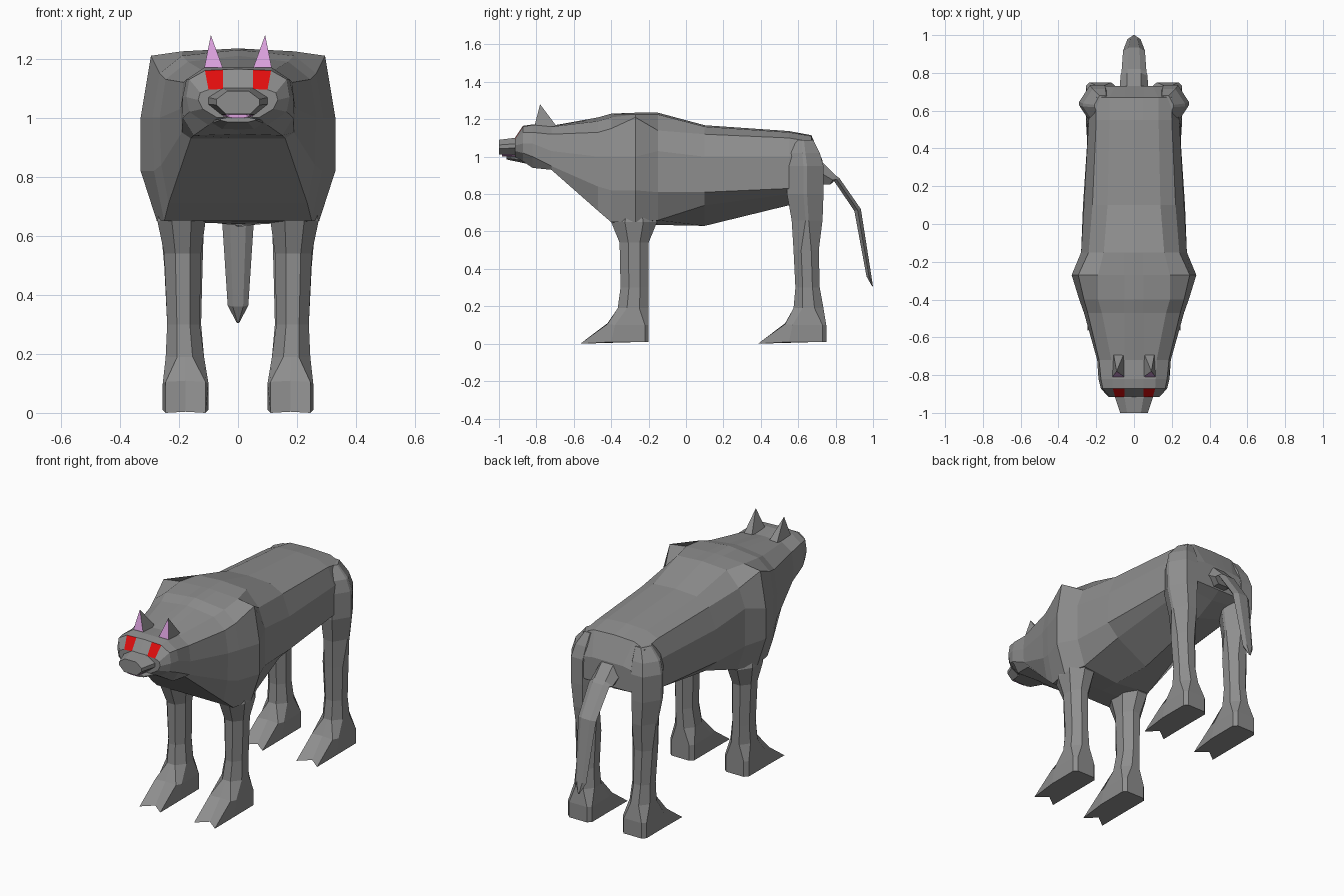
import bpy

if "Cube" in bpy.data.objects:
    bpy.data.objects.remove(bpy.data.objects["Cube"])


def material(name, rgb):
    m = bpy.data.materials.new(name)
    m.diffuse_color = (*rgb, 1)
    m.use_nodes = True
    m.node_tree.nodes["Principled BSDF"].inputs["Base Color"].default_value = m.diffuse_color
    return m


GREY = material("grey_fur", (0.27, 0.27, 0.27))
RED = material("red_eye", (0.75, 0.004, 0.004))
PINK = material("pink_skin", (0.72, 0.36, 0.74))


def build(name, verts, faces, mats=(GREY,)):
    me = bpy.data.meshes.new(name)
    me.from_pydata(verts, [], faces)
    for m in mats:
        me.materials.append(m)
    ob = bpy.data.objects.new(name, me)
    bpy.context.collection.objects.link(ob)
    # consistent outward normals
    import bmesh
    bm = bmesh.new()
    bm.from_mesh(me)
    bmesh.ops.recalc_face_normals(bm, faces=bm.faces[:])
    bm.to_mesh(me)
    bm.free()
    return ob


def loft(name, rings, mats=(GREY,)):
    n = len(rings[0])
    verts = [p for r in rings for p in r]
    faces = [(i * n + j, i * n + (j + 1) % n, (i + 1) * n + (j + 1) % n, (i + 1) * n + j)
             for i in range(len(rings) - 1) for j in range(n)]
    faces += [tuple(range(n))[::-1], tuple(range((len(rings) - 1) * n, len(rings) * n))]
    return build(name, verts, faces, mats)


def body_ring(y, ztop, pts, zbot):
    """Symmetric cross-section; an extra point at x = 0.05 borders the eyes."""
    ax, az = pts[0]
    half = [(0.05, ztop + (az - ztop) * 0.05 / ax)] + list(pts)
    ring = [(0, y, ztop)] + [(x, y, z) for x, z in half] + [(0, y, zbot)]
    return ring + [(-x, y, z) for x, z in reversed(half)]


neck = (-0.72, 1.165, [(.12, 1.16), (.185, 1.12), (.195, 1.03), (.19, .95), (.16, .93)], .93)

# Torso, from neck to rump
torso = [
    neck,
    (-0.47, 1.21, [(.17, 1.19), (.245, 1.13), (.265, 1.0), (.26, .84), (.235, .71)], .71),
    (-0.40, 1.23, [(.19, 1.21), (.265, 1.15), (.29, 1.0), (.285, .82), (.25, .65)], .65),
    (-0.27, 1.235, [(.19, 1.225), (.295, 1.21), (.33, 1.0), (.33, .82), (.275, .65)], .64),
    (-0.15, 1.235, [(.16, 1.225), (.24, 1.14), (.28, 1.03), (.28, .81), (.23, .66)], .635),
    (0.10, 1.168, [(.14, 1.16), (.22, 1.12), (.265, 1.0), (.27, .81), (.20, .74)], .63),
    (0.55, 1.137, [(.13, 1.13), (.20, 1.10), (.24, 1.0), (.24, .83), (.19, .80)], .74),
    (0.67, 1.115, [(.13, 1.11), (.20, 1.08), (.22, 1.0), (.22, .86), (.18, .82)], .80),
    (0.73, 0.98, [(.10, .98), (.15, .97), (.18, .95), (.18, .87), (.15, .84)], .84),
]
loft("torso", [body_ring(*s) for s in torso])

# Head, with the eye faces set in the sloping brow
head = [
    neck,
    (-0.82, 1.172, [(.115, 1.17), (.175, 1.13), (.188, 1.07), (.187, 1.0), (.15, .94)], .945),
    (-0.872, 1.165, [(.112, 1.16), (.165, 1.13), (.175, 1.07), (.165, 1.02), (.10, .975)], .98),
    (-0.915, 1.10, [(.10, 1.095), (.128, 1.085), (.135, 1.06), (.12, 1.03), (.07, 1.0)], 1.0),
]
h = loft("head", [body_ring(*s) for s in head], (GREY, RED))
for p in h.data.polygons:
    c = p.center
    if c.y < -0.88 and 0.05 < abs(c.x) < 0.11 and 1.11 < c.z < 1.15:
        p.material_index = 1


def octagon(cx, w, zlo, zhi, y):
    zm, hz = (zlo + zhi) / 2, (zhi - zlo) / 2
    pts = [(.5, 1), (1, .3), (1, -.2), (.55, -1)]
    pts += [(-x, z) for x, z in reversed(pts)]
    return [(cx + x * w, y, zm + z * hz) for x, z in pts]


# Muzzle, tongue and lower jaw
loft("muzzle", [octagon(0, .105, 1.01, 1.10, -.88), octagon(0, .10, 1.01, 1.10, -.92),
                octagon(0, .073, 1.012, 1.09, -1.0)])
loft("tongue", [octagon(0, .055, 1.0, 1.014, -.88), octagon(0, .04, 1.0, 1.012, -.985)], (PINK,))
loft("lower_jaw", [octagon(0, .10, .96, 1.002, -.84), octagon(0, .06, .985, 1.002, -.96)])


def leg_ring(z, x0, x1, y0, y1, f=0.3):
    """Chamfered rectangle with an extra point in the middle of the front edge."""
    a, b = (x1 - x0) * 0.3, (y1 - y0) * f
    return [((x0 + x1) / 2, y0, z), (x1 - a, y0, z), (x1, y0 + b, z), (x1, y1 - b, z),
            (x1 - a, y1, z), (x0 + a, y1, z), (x0, y1 - b, z), (x0, y0 + b, z), (x0 + a, y0, z)]


def foot_rings(heel):
    """Ankle, instep and notched toe edge."""
    def box(z, ztoe, yf, ymid, yn):
        x0, x1, a = .10, .255, .02
        return [(.178, yn, ztoe + .004), (x1 - a / 2, yf, ztoe), (x1, ymid, z), (x1, heel - .02, z),
                (x1 - a, heel, z), (x0 + a, heel, z), (x0, heel - .02, z), (x0, ymid, z),
                (x0 + a / 2, yf, ztoe)]
    return [box(.10, .105, heel - .22, heel - .18, heel - .22),
            box(.01, 0, heel - .365, heel - .2, heel - .315)]


fore = [(.78, .14, .25, -.34, -.21), (.65, .11, .273, -.40, -.155), (.54, .125, .25, -.355, -.20),
        (.30, .13, .24, -.35, -.20), (.19, .115, .245, -.365, -.20)]
hind = [(1.09, .12, .21, .57, .68), (1.02, .10, .27, .545, .715), (.95, .10, .29, .54, .735),
        (.80, .105, .288, .54, .735), (.66, .115, .265, .565, .73), (.50, .12, .25, .575, .71),
        (.30, .125, .24, .585, .715), (.19, .115, .245, .575, .735)]


def mirrored(rings, s):
    return [[(x * s, y, z) for x, y, z in r] for r in rings]


for side, s in (("left", 1), ("right", -1)):
    # Legs with feet
    loft(f"front_leg_{side}", mirrored([leg_ring(*r) for r in fore] + foot_rings(-.20), s))
    loft(f"hind_leg_{side}", mirrored([leg_ring(*r, .45 if r[0] > .6 else .3) for r in hind]
                                      + foot_rings(.75), s))
    # Ear: pyramid with a pink front
    v = [(.05, -.81, 1.165), (.115, -.81, 1.165), (.108, -.69, 1.16), (.055, -.69, 1.16),
         (.092, -.78, 1.28)]
    ear = build(f"ear_{side}", [(x * s, y, z) for x, y, z in v],
                [(0, 1, 4), (1, 2, 4), (2, 3, 4), (3, 0, 4), (3, 2, 1, 0)], (GREY, PINK))
    for p in ear.data.polygons:
        if p.normal.y < -0.7:
            p.material_index = 1

# Tail: half width, upper (y, z), lower (y, z)
tail = [(.075, (.70, 1.0), (.70, .85)), (.072, (.80, .90), (.77, .85)),
        (.066, (.82, .885), (.79, .872)), (.058, (.935, .72), (.90, .71)),
        (.035, (.99, .37), (.965, .36)), (.006, (1.0, .305), (.993, .31))]
loft("tail", [[(-w * .5, *u), (w * .5, *u), (w, (u[0] + l[0]) / 2, (u[1] + l[1]) / 2),
               (w * .5, *l), (-w * .5, *l), (-w, (u[0] + l[0]) / 2, (u[1] + l[1]) / 2)]
              for w, u, l in tail])
